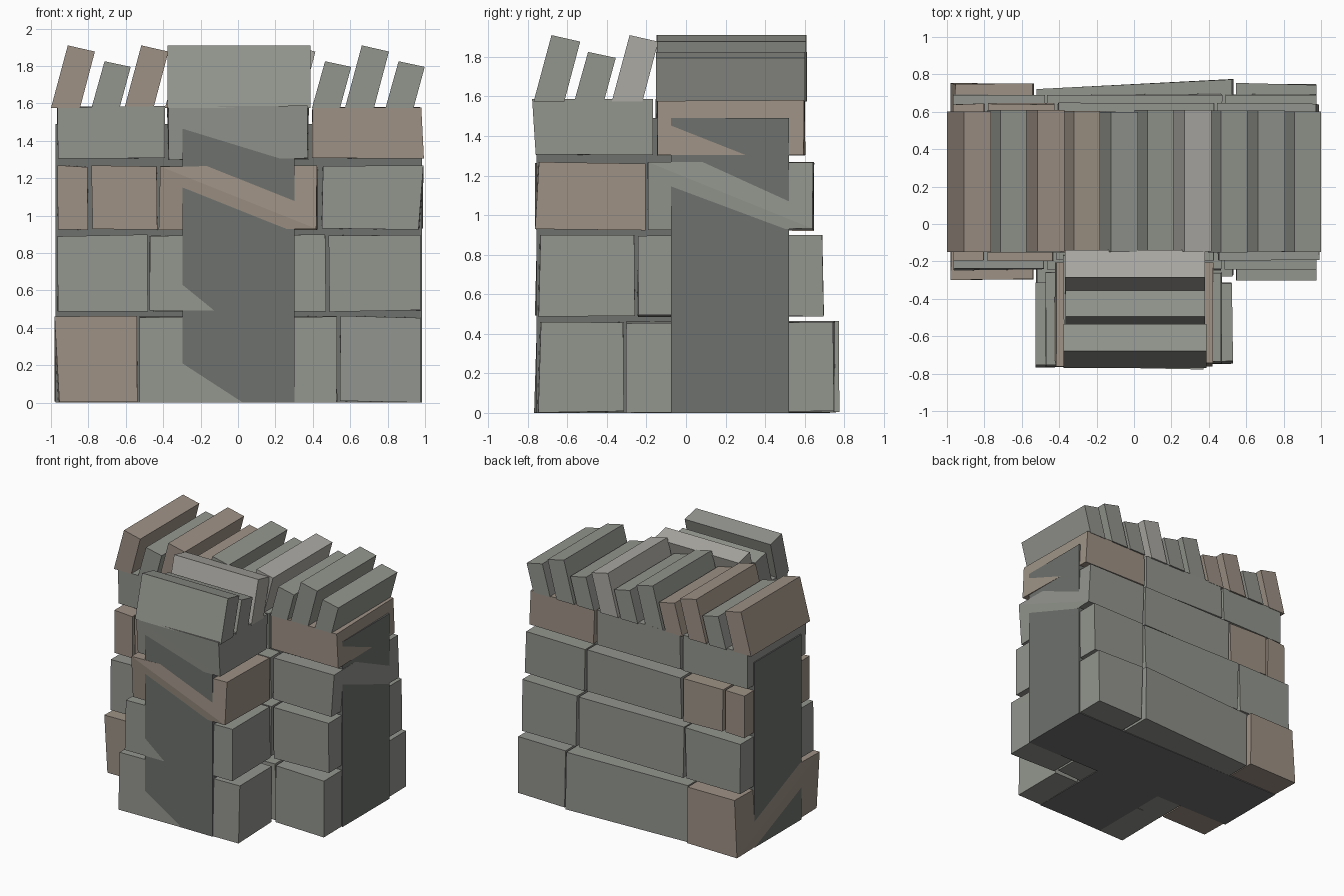
import bpy, bmesh, random
from mathutils import Vector

if "Cube" in bpy.data.objects:
    bpy.data.objects.remove(bpy.data.objects["Cube"])

random.seed(4)


def material(name, rgb):
    m = bpy.data.materials.new(name)
    m.diffuse_color = (*rgb, 1)
    m.use_nodes = True
    m.node_tree.nodes["Principled BSDF"].inputs["Base Color"].default_value = m.diffuse_color
    return m


GREY = material("grey_stone", (0.29, 0.30, 0.27))
BROWN = material("brown_stone", (0.34, 0.285, 0.235))
LIGHT = material("light_stone", (0.41, 0.40, 0.37))
CORE = material("dark_core", (0.155, 0.165, 0.155))


def finish(bm, name, mat):
    bmesh.ops.recalc_face_normals(bm, faces=bm.faces[:])
    me = bpy.data.meshes.new(name)
    bm.to_mesh(me)
    bm.free()
    me.materials.append(mat)
    bpy.context.collection.objects.link(bpy.data.objects.new(name, me))


def block(name, mat, lo, hi, jitter=0.008, end=None, offs=None, diag=(0, 2), skew=0):
    """Box with uneven corners. end = (axis, sign) of the exposed wall end;
    offs pushes its corners (top left, top right, bottom right, bottom left) outwards."""
    bm = bmesh.new()
    bmesh.ops.create_cube(bm, size=1)
    corners = {}
    for v in bm.verts:
        s = [1 if c > 0 else -1 for c in v.co]
        p = [hi[i] if s[i] > 0 else lo[i] for i in range(3)]
        for i in range(3):
            p[i] -= s[i] * random.uniform(0, jitter)
        p[1] += skew * s[0]
        if end and s[end[0]] == end[1]:
            axis, sign = end
            side = s[0] if axis == 1 else s[1] * sign
            k = {(-1, 1): 0, (1, 1): 1, (1, -1): 2, (-1, -1): 3}[(side, s[2])]
            p[axis] = (hi if sign > 0 else lo)[axis] + sign * offs[k]
            corners[k] = v
        v.co = Vector(p)
    if end:
        face = next(f for f in bm.faces if all(c in f.verts for c in corners.values()))
        bmesh.utils.face_split(face, corners[diag[0]], corners[diag[1]])
    finish(bm, name, mat)


def coping(name, mat, start, a, b, tall, along_y):
    """Leaning slab: a profile leaning along one axis, extruded from a to b on the other."""
    if tall:
        prof = [(0, 1.575), (0.155, 1.575), (0.235, 1.877), (0.09, 1.91)]
    else:
        prof = [(0, 1.575), (0.15, 1.575), (0.21, 1.795), (0.07, 1.825)]
    bm = bmesh.new()
    rings = []
    for w in (a, b):
        w += random.uniform(-0.006, 0.006)
        rings.append([bm.verts.new((w, start + u, z) if along_y else (start + u, w, z))
                      for u, z in prof])
    for r in rings:
        bm.faces.new(r)
    for i in range(4):
        j = (i + 1) % 4
        bm.faces.new((rings[0][i], rings[0][j], rings[1][j], rings[1][i]))
    finish(bm, name, mat)


# Solid T-shaped core whose ends show between the stones
L, R, F, MID = -0.975, 0.985, -0.757, 0.225
block("core_bar", CORE, (L, -0.075, 0), (R, 0.52, 1.49), 0)
block("core_stem", CORE, (-0.298, F, 0), (0.302, 0.2, 1.49), 0)

# Per course: bottom, top, half thickness, x joints and colours of the long wall, stem colour
courses = [
    (0.0, 0.465, 0.53, [L, -0.53, 0.54, R], [BROWN, GREY, GREY], GREY),
    (0.485, 0.9, 0.475, [L, -0.47, 0.48, R], [GREY, GREY, GREY], GREY),
    (0.92, 1.27, 0.425, [L, -0.79, -0.42, 0.44, R], [BROWN, BROWN, GREY, GREY], BROWN),
    (1.297, 1.588, 0.38, [L, -0.38, 0.39, R], [GREY, GREY, BROWN], GREY),
]
flush = (-0.008, -0.01, -0.012, -0.008)
front_ends = [(-0.003, -0.024, -0.01, 0.011), (-0.003, -0.022, -0.012, 0.007),
              (0.006, -0.014, 0.006, -0.026), (0.006, 0.021, 0.003, -0.012)]
right_ends = [flush, flush, (0.006, -0.012, 0.004, -0.02), (-0.005, -0.02, -0.006, 0.009)]
left_ends = [(-0.02, 0.006, -0.02, 0.006), flush, flush, flush]

for c, (z0, z1, h, xs, mats, stem_mat) in enumerate(courses):
    n = len(mats)
    for i in range(n):
        lo = (xs[i] + (0.004 if i else 0), MID - h, z0)
        hi = (xs[i + 1] - (0.004 if i < n - 1 else 0), MID + h, z1)
        end = offs = None
        diag = (0, 2)
        if i == 0:
            end, offs = (0, -1), left_ends[c]
            diag = (1, 3) if c == 0 else (0, 2)
        elif i == n - 1:
            end, offs = (0, 1), right_ends[c]
        # The lowest middle stone sits slightly turned
        skew = 0.022 if c == 0 and i == 1 else 0
        block(f"wall_stone_{c + 1}_{i + 1}", mats[i], lo, hi, 0.012, end, offs, diag, skew)
    block(f"stem_stone_{c + 1}", stem_mat, (-h, F, z0), (h, MID - h - 0.005, z1),
          0.01, (1, -1), front_ends[c])

# Leaning coping slabs along the long wall, alternating tall and short
slab_mats = [BROWN, GREY, BROWN, BROWN, GREY, GREY, LIGHT, GREY, GREY, GREY]
for i, m in enumerate(slab_mats):
    tall = i % 2 == 0 if i < 7 else i == 8
    coping(f"wall_coping_{i + 1}", m, -0.91 + 0.1965 * i - (0.09 if tall else 0.07),
           -0.15, 0.605, tall, False)

# Coping slabs along the stem
for i, (y, m) in enumerate([(-0.77, GREY), (-0.565, GREY), (-0.375, LIGHT)]):
    coping(f"stem_coping_{i + 1}", m, y, -0.372, 0.382, i != 1, True)
